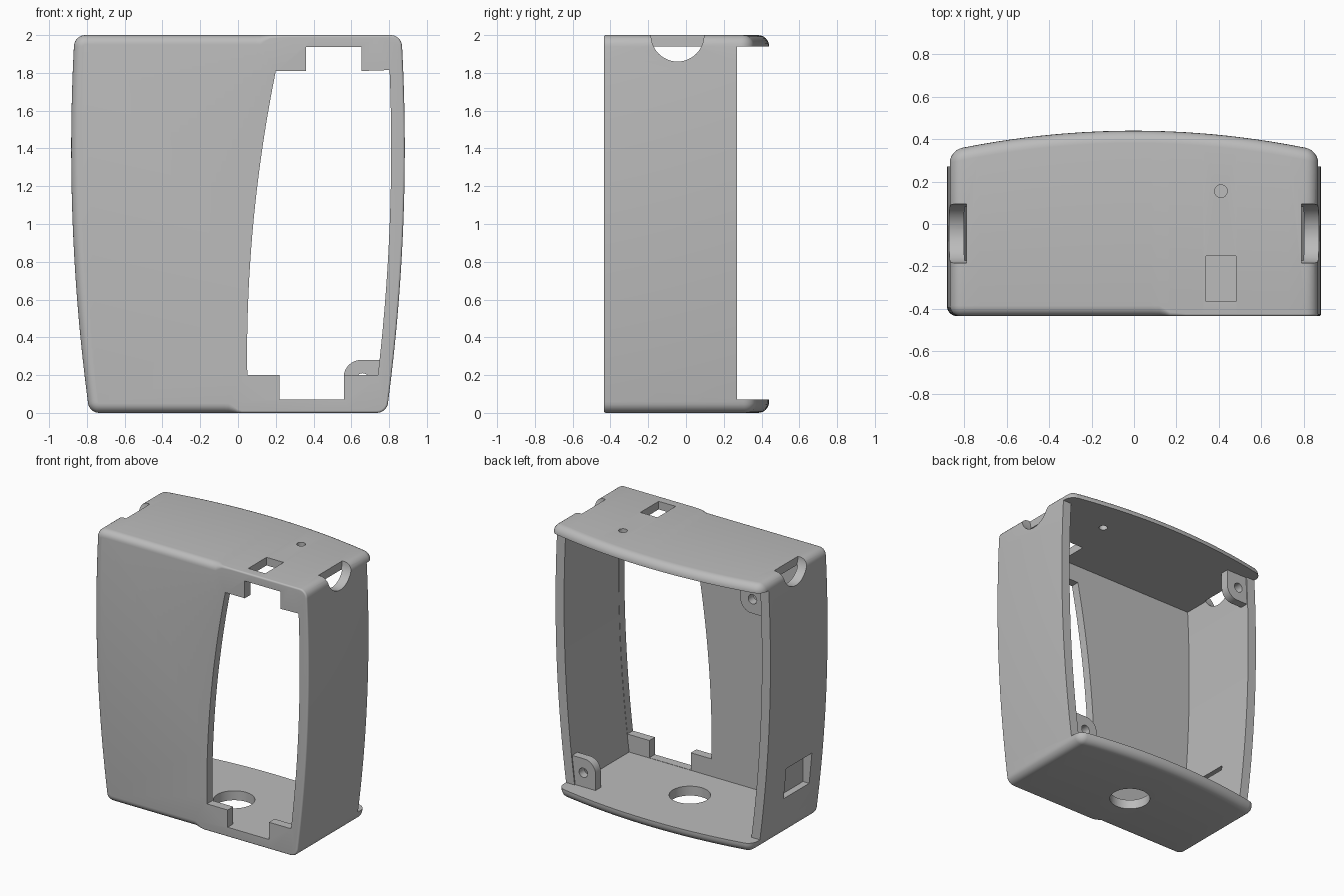
import bpy, bmesh, math
from mathutils import Vector

cube = bpy.data.objects.get("Cube")
if cube:
    bpy.data.objects.remove(cube)

WALL, FLOOR, CEIL, FRONT, REAR = 0.07, 0.07, 1.94, -0.435, 0.27

grey = bpy.data.materials.new("plain_grey")
grey.use_nodes = True
grey.diffuse_color = (0.5, 0.5, 0.5, 1)
grey.node_tree.nodes["Principled BSDF"].inputs["Base Color"].default_value = (0.5, 0.5, 0.5, 1)


def half_width(z):
    return 0.883 - 0.049 * (1.4 - z) ** 2


def rear_y(x):
    return 0.44 - 0.123 * x * x


def spread(a, b, n):
    return [a + (b - a) * i / n for i in range(n + 1)]


def finish(name, bm):
    bmesh.ops.recalc_face_normals(bm, faces=bm.faces)
    mesh = bpy.data.meshes.new(name)
    bm.to_mesh(mesh)
    bm.free()
    mesh.materials.append(grey)
    ob = bpy.data.objects.new(name, mesh)
    bpy.context.collection.objects.link(ob)
    return ob


def prism(name, pts, axis, a, b):
    """Extrude a 2D polygon along an axis from a to b."""
    place = {"x": lambda p, h: (h, p[0], p[1]),
             "y": lambda p, h: (p[0], h, p[1]),
             "z": lambda p, h: (p[0], p[1], h)}[axis]
    bm = bmesh.new()
    low = [bm.verts.new(place(p, a)) for p in pts]
    high = [bm.verts.new(place(p, b)) for p in pts]
    bm.faces.new(low)
    bm.faces.new(high)
    n = len(pts)
    for i in range(n):
        j = (i + 1) % n
        bm.faces.new((low[i], low[j], high[j], high[i]))
    return finish(name, bm)


def rect(u0, u1, v0, v1):
    return [(u0, v0), (u1, v0), (u1, v1), (u0, v1)]


def arc(cu, cv, r, start, end, n):
    return [(cu + r * math.cos(t), cv + r * math.sin(t))
            for t in spread(math.radians(start), math.radians(end), n)]


def circle(cu, cv, r, n=40):
    return arc(cu, cv, r, 0, 360, n)[:-1]


def cut(ob, cutter):
    mod = ob.modifiers.new("cut", "BOOLEAN")
    mod.operation, mod.solver, mod.object = "DIFFERENCE", "EXACT", cutter
    bpy.context.view_layer.objects.active = ob
    bpy.ops.object.modifier_apply(modifier=mod.name)
    bpy.data.objects.remove(cutter)


# Front outline of the case: bowed sides, rounded corners
R = 0.06
bottom_w, top_w = half_width(R), half_width(2 - R)
bottom_xs = sorted(spread(-bottom_w + R, bottom_w - R, 20)[1:-1] + [-0.05, 0.02])
top_xs = sorted(spread(-top_w + R, top_w - R, 20)[1:-1] + [0.12, 0.17])
side_zs = spread(R, 2 - R, 24)[1:-1]
outline = [(x, 0) for x in bottom_xs]
outline += arc(bottom_w - R, R, R, -90, 0, 6)
outline += [(half_width(z), z) for z in side_zs]
outline += arc(top_w - R, 2 - R, R, 0, 90, 6)
outline += [(x, 2) for x in reversed(top_xs)]
outline += arc(-top_w + R, 2 - R, R, 90, 180, 6)
outline += [(-half_width(z), z) for z in reversed(side_zs)]
outline += arc(-bottom_w + R, R, R, 180, 270, 6)
outline = [Vector(p) for p in outline]
count = len(outline)
normals = []
for i in range(count):
    d = (outline[(i + 1) % count] - outline[i - 1]).normalized()
    normals.append(Vector((d.y, -d.x)))


def front_radius(p):
    """Soft edge on the closed half, nearly sharp around the window."""
    start = -0.05 + 0.085 * p.y
    k = min(1, max(0, (p.x - start) / 0.06))
    return 0.05 * (1 - k) + 0.012 * k


# Case body: loft from the filleted front to the filleted, bowed rear
bm = bmesh.new()
rings = []
angles = spread(0, math.pi / 2, 6)
for t in angles:
    ring = []
    for p, n in zip(outline, normals):
        r = front_radius(p)
        q = p - n * r * (1 - math.sin(t))
        ring.append(bm.verts.new((q.x, FRONT + r * (1 - math.cos(t)), q.y)))
    rings.append(ring)
for t in reversed(angles):
    r, ring = 0.058, []
    for p, n in zip(outline, normals):
        q = p - n * r * (1 - math.sin(t))
        ring.append(bm.verts.new((q.x, rear_y(q.x) - r * (1 - math.cos(t)), q.y)))
    rings.append(ring)
for a, b in zip(rings, rings[1:]):
    for i in range(count):
        j = (i + 1) % count
        bm.faces.new((a[i], a[j], b[j], b[i]))
bm.faces.new(rings[0])

# Rear cap in strips between the lower and upper edges
last = rings[-1]
nb, ns, nt = len(bottom_xs), len(side_zs), len(top_xs)
top0 = nb + 7 + ns + 7
for i in range(nb - 1):
    bm.faces.new((last[i], last[i + 1], last[top0 + nt - 2 - i], last[top0 + nt - 1 - i]))
bm.faces.new(last[nb - 1:top0 + 1])
bm.faces.new(last[top0 + nt - 1:] + [last[0]])
case = finish("case_shell", bm)

# Open rear between the two lips, then the hollow inside
cut(case, prism("rear_cutter", rect(-2, 2, FLOOR, CEIL), "y", REAR, 1))
inner_zs = spread(FLOOR, CEIL, 24)
hollow = [(half_width(z) - WALL, z) for z in inner_zs]
hollow += [(-x, z) for x, z in reversed(hollow)]
cut(case, prism("hollow_cutter", hollow, "y", FRONT + 0.065, 0.6))

# Front window with corner tabs
window = [(0.05, 0.2), (0.22, 0.2), (0.22, 0.072), (0.56, 0.072), (0.56, 0.2)]
window += [(half_width(z) - WALL - 0.002, z) for z in spread(0.2, 1.815, 20)]
window += [(0.655, 1.81), (0.655, 1.938), (0.36, 1.938), (0.36, 1.81)]
window += [(0.048 + 0.152 * ((z - 0.3) / 1.51) ** 2, z) for z in spread(1.81, 0.25, 20)]
cut(case, prism("window_cutter", window, "y", -0.6, -0.33))

# Half-round notches in both upper shoulders
for a, b in ((0.79, 1.0), (-1.0, -0.79)):
    cut(case, prism("notch_cutter", circle(-0.045, 2, 0.14, 48), "x", a, b))

# Openings in the top and the floor, port pocket in one side
cut(case, prism("slot_cutter", rect(0.34, 0.48, -0.365, -0.15), "z", 1.85, 2.1))
cut(case, prism("pin_cutter", circle(0.41, 0.155, 0.03, 24), "z", 1.85, 2.1))
cut(case, prism("floor_hole_cutter", circle(0, -0.045, 0.14, 48), "z", -0.1, 0.15))
cut(case, prism("pocket_cutter", rect(-0.27, 0.03, 0.29, 0.52), "x", -1, -0.772))


# Screw bosses in two opposite corners
def boss(name, edge, wall, base, tip, hole_x, hole_z, sx, sz):
    r = 0.09
    corner = [(edge + sx * r * (1 - math.sin(t)), tip - sz * r * (1 - math.cos(t)))
              for t in spread(0, math.pi / 2, 8)]
    ob = prism(name, corner + [(edge, base), (wall, base), (wall, tip)], "y", 0.2, 0.262)
    cut(ob, prism("screw_cutter", circle(hole_x, hole_z, 0.035, 24), "y", 0.1, 0.4))
    return ob


parts = [case,
         boss("lower_screw_boss", 0.56, 0.77, 0.04, 0.28, 0.66, 0.175, 1, 1),
         boss("upper_screw_boss", -0.63, -0.84, 1.97, 1.73, -0.73, 1.835, -1, -1)]

# Smooth the curved walls, keep cut edges crisp
for ob in parts:
    bpy.ops.object.select_all(action="DESELECT")
    ob.select_set(True)
    bpy.context.view_layer.objects.active = ob
    bpy.ops.object.shade_smooth_by_angle(angle=math.radians(30))
